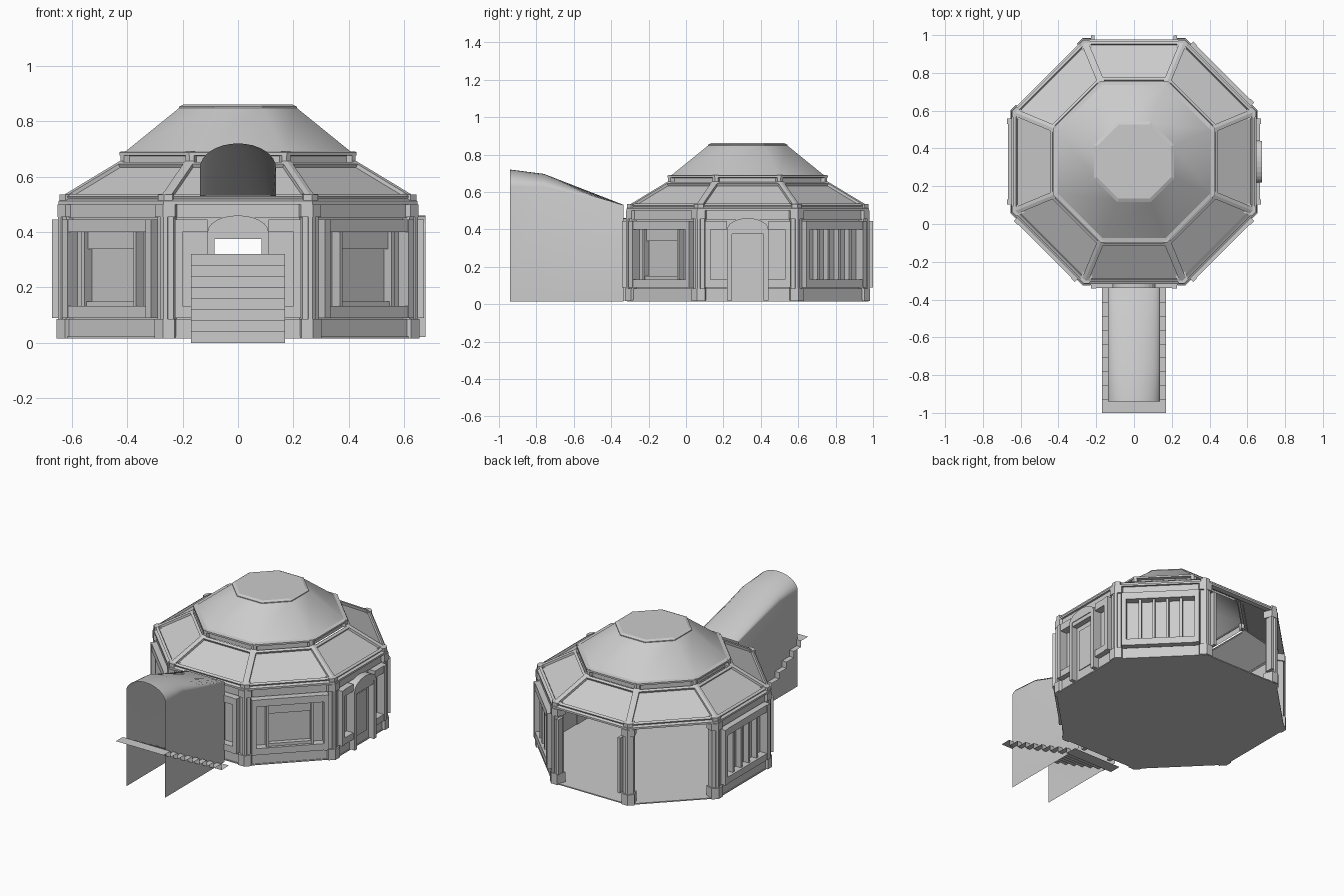
import bpy, bmesh
from math import radians, cos, sin, tan, pi
from mathutils import Vector

if "Cube" in bpy.data.objects:
    bpy.data.objects.remove(bpy.data.objects["Cube"])

CENTRE_Y = 0.33
T = tan(pi / 8)                      # half side of the octagon per unit apothem
FRONT, EAST, NORTH = 0, 2, 4         # faces are counted anticlockwise from the front
DOORS, SASHES, LATTICES = (0, 2), (1, 7), (3, 6)
CLOSED = DOORS + SASHES + LATTICES

grey = bpy.data.materials.new("plain grey")
grey.use_nodes = True
grey.diffuse_color = (0.6, 0.6, 0.6, 1)
grey.node_tree.nodes["Principled BSDF"].inputs["Base Color"].default_value = grey.diffuse_color


def finish(name, bm, smooth=False):
    bmesh.ops.recalc_face_normals(bm, faces=bm.faces)
    mesh = bpy.data.meshes.new(name)
    for f in bm.faces:
        f.smooth = smooth and len(f.verts) == 4
    bm.to_mesh(mesh)
    bm.free()
    mesh.materials.append(grey)
    obj = bpy.data.objects.new(name, mesh)
    bpy.context.collection.objects.link(obj)
    return obj


def place(face, a, u, z):
    """Point at distance a from the axis, u along the given octagon face."""
    th = radians(45 * face - 90)
    return Vector((a * cos(th) - u * sin(th), CENTRE_Y + a * sin(th) + u * cos(th), z))


def solid(bm, face, low, high):
    """Six-sided block from two matching loops of four (a, u, z) points."""
    b = [bm.verts.new(place(face, *p)) for p in low]
    t = [bm.verts.new(place(face, *p)) for p in high]
    bm.faces.new(b[::-1])
    bm.faces.new(t)
    for i in range(4):
        j = (i + 1) % 4
        bm.faces.new((b[i], b[j], t[j], t[i]))


def block(bm, face, u0, u1, a0, a1, z0, z1):
    loop = ((a0, u0), (a1, u0), (a1, u1), (a0, u1))
    solid(bm, face, [(*p, z0) for p in loop], [(*p, z1) for p in loop])


def mitred(bm, face, a0, a1, z0, z1):
    """Full-width slab with ends cut to meet its neighbours."""
    loop = ((a0, -a0 * T), (a1, -a1 * T), (a1, a1 * T), (a0, a0 * T))
    solid(bm, face, [(*p, z0) for p in loop], [(*p, z1) for p in loop])


def corner(bm, face, width, a0, a1, z0, z1):
    """Pair of strips beside both ends of a face, meeting the next face's strips."""
    for s in (-1, 1):
        loop = ((a0, s * (a0 * T - width)), (a1, s * (a1 * T - width)),
                (a1, s * a1 * T), (a0, s * a0 * T))
        solid(bm, face, [(*p, z0) for p in loop], [(*p, z1) for p in loop])


def octagon_shell(name, rings, cap=False, smooth=False):
    bm = bmesh.new()
    loops = [[bm.verts.new(place(k, a, a * T, z)) for k in range(8)] for a, z in rings]
    for lo, hi in zip(loops, loops[1:]):
        for k in range(8):
            j = (k + 1) % 8
            bm.faces.new((lo[k], lo[j], hi[j], hi[k]))
    if cap:
        bm.faces.new(loops[-1])
    return finish(name, bm, smooth)


# Floor slab
bm = bmesh.new()
loops = [[bm.verts.new(place(k, 0.645, 0.645 * T, z)) for k in range(8)] for z in (0.015, 0.022)]
bm.faces.new(loops[0])
bm.faces.new(loops[1])
for k in range(8):
    j = (k + 1) % 8
    bm.faces.new((loops[0][k], loops[0][j], loops[1][j], loops[1][k]))
finish("floor", bm)

# Walls with an opening at the front
bm = bmesh.new()
for k in CLOSED:
    if k in DOORS:
        for s in (-1, 1):
            block(bm, k, s * 0.085, s * 0.25, 0.605, 0.62, 0.02, 0.5)
        block(bm, k, -0.085, 0.085, 0.605, 0.62, 0.375, 0.5)
    else:
        mitred(bm, k, 0.605, 0.62, 0.02, 0.5)
finish("walls", bm)

# Plinth and wall head beams
bm = bmesh.new()
for k in CLOSED:
    if k in DOORS:
        for s in (-1, 1):
            block(bm, k, s * 0.11, s * 0.25, 0.61, 0.64, 0.02, 0.085)
    else:
        mitred(bm, k, 0.61, 0.64, 0.02, 0.085)
    mitred(bm, k, 0.61, 0.635, 0.45, 0.5)
finish("plinth_and_beams", bm)

# Corner columns with bases and caps
bm = bmesh.new()
for k in range(8):
    corner(bm, k, 0.034, 0.605, 0.643, 0.02, 0.5)
    corner(bm, k, 0.014, 0.60, 0.65, 0.085, 0.455)
    corner(bm, k, 0.042, 0.60, 0.655, 0.016, 0.085)
    corner(bm, k, 0.042, 0.60, 0.652, 0.455, 0.5)
finish("columns", bm)

# Projecting frames around each wall panel
bm = bmesh.new()
for k in CLOSED:
    for s in (-1, 1):
        block(bm, k, s * 0.2, s * 0.228, 0.615, 0.672, 0.09, 0.445)
        inner = 0.11 if k in DOORS else 0
        block(bm, k, s * inner, s * 0.2, 0.615, 0.668, 0.09, 0.132)
        block(bm, k, s * inner, s * 0.2, 0.615, 0.668, 0.4, 0.445)
for s in (-1, 1):
    block(bm, NORTH, s * 0.21, s * 0.228, 0.62, 0.669, 0.09, 0.445)
finish("panel_frames", bm)

# Sash windows: two posts, a head panel and a sill
bm = bmesh.new()
for k in SASHES:
    for s in (-1, 1):
        block(bm, k, s * 0.125, s * 0.14, 0.615, 0.66, 0.132, 0.4)
    block(bm, k, -0.125, 0.125, 0.615, 0.64, 0.338, 0.4)
    block(bm, k, -0.125, 0.125, 0.615, 0.65, 0.132, 0.15)
finish("sash_windows", bm)

# Lattice windows: four upright bars
bm = bmesh.new()
for k in LATTICES:
    for i in range(4):
        u = -0.12 + 0.08 * i
        block(bm, k, u - 0.008, u + 0.008, 0.615, 0.655, 0.132, 0.4)
finish("lattice_windows", bm)

# Door surrounds with a low arched head
bm = bmesh.new()
for k in DOORS:
    for s in (-1, 1):
        block(bm, k, s * 0.085, s * 0.11, 0.605, 0.678, 0.02, 0.4)
    block(bm, k, -0.085, 0.085, 0.605, 0.675, 0.375, 0.4)
    arc = [(0.11 * cos(pi * i / 12), 0.4 + 0.06 * sin(pi * i / 12)) for i in range(13)]
    sides = [[bm.verts.new(place(k, a, u, z)) for u, z in arc] for a in (0.62, 0.678)]
    for loop in sides:
        bm.faces.new(loop)
    for i in range(12):
        bm.faces.new((sides[0][i], sides[0][i + 1], sides[1][i + 1], sides[1][i]))
finish("door_surrounds", bm)

# Side door leaf with a raised panel
bm = bmesh.new()
block(bm, EAST, -0.085, 0.085, 0.61, 0.64, 0.02, 0.375)
block(bm, EAST, -0.06, 0.06, 0.64, 0.645, 0.08, 0.345)
finish("side_door", bm)

# Roof shells
octagon_shell("eave", [(0.615, 0.5), (0.648, 0.5), (0.648, 0.512), (0.632, 0.52)])
octagon_shell("lower_roof", [(0.64, 0.512), (0.42, 0.645)])
octagon_shell("clerestory", [(0.405, 0.64), (0.405, 0.685)])
octagon_shell("upper_eave", [(0.40, 0.675), (0.428, 0.677), (0.428, 0.688), (0.405, 0.692)])
octagon_shell("upper_roof", [(0.41, 0.688), (0.205, 0.854)], smooth=True)
octagon_shell("roof_cap", [(0.213, 0.848), (0.213, 0.853), (0.196, 0.861)], cap=True)

# Hip ribs and edge strips on the lower roof, posts on the clerestory
bm = bmesh.new()


def roof_strip(face, a0, a1, u_at):
    """Raised strip from apothem a0 to a1; u_at gives both side limits."""
    lift, slope = 0.012, (0.645 - 0.512) / (0.64 - 0.42)
    loops = []
    for h in (-0.003, lift):
        loops.append([(a + h * 0.5, u, 0.512 + (0.64 - a) * slope + h)
                      for a, i in ((a0, 0), (a0, 1), (a1, 1), (a1, 0))
                      for u in (u_at(a + h * 0.5)[i],)])
    solid(bm, face, *loops)


for k in range(8):
    for s in (-1, 1):
        roof_strip(k, 0.635, 0.42, lambda a: (s * (a * T - 0.02), s * a * T))
    for a in (0.632, 0.44):
        roof_strip(k, a, a - 0.014, lambda a: (-a * T, a * T))
    corner(bm, k, 0.018, 0.40, 0.425, 0.645, 0.69)
    corner(bm, k, 0.03, 0.60, 0.645, 0.5, 0.535)
finish("roof_ribs", bm)

# Entrance tunnel: upright sides and a vault that flattens towards the house
bm = bmesh.new()
sections = []
for y, spring, crown in ((-0.94, 0.63, 0.72), (-0.76, 0.63, 0.697), (-0.335, 0.53, 0.532)):
    path = [(0.138, 0.015)]
    path += [(0.138 * cos(pi * i / 16), spring + (crown - spring) * sin(pi * i / 16))
             for i in range(17)]
    path.append((-0.138, 0.015))
    sections.append([bm.verts.new((x, y, z)) for x, z in path])
for p, q in zip(sections, sections[1:]):
    for i in range(len(p) - 1):
        bm.faces.new((p[i], p[i + 1], q[i + 1], q[i]))
finish("entrance_tunnel", bm, smooth=True)

# Steps running down from the landing to the door
bm = bmesh.new()
profile = [(-1.0, 0.32)]
for i in range(8):
    y = -0.93 + 0.074 * i
    profile += [(y, 0.32 - 0.04 * i), (y, 0.28 - 0.04 * i)]
profile.append((-0.335, 0.0))
rows = [[bm.verts.new((x, y, z)) for x in (-0.17, 0.17)] for y, z in profile]
for p, q in zip(rows, rows[1:]):
    bm.faces.new((p[0], p[1], q[1], q[0]))
finish("entrance_steps", bm)
